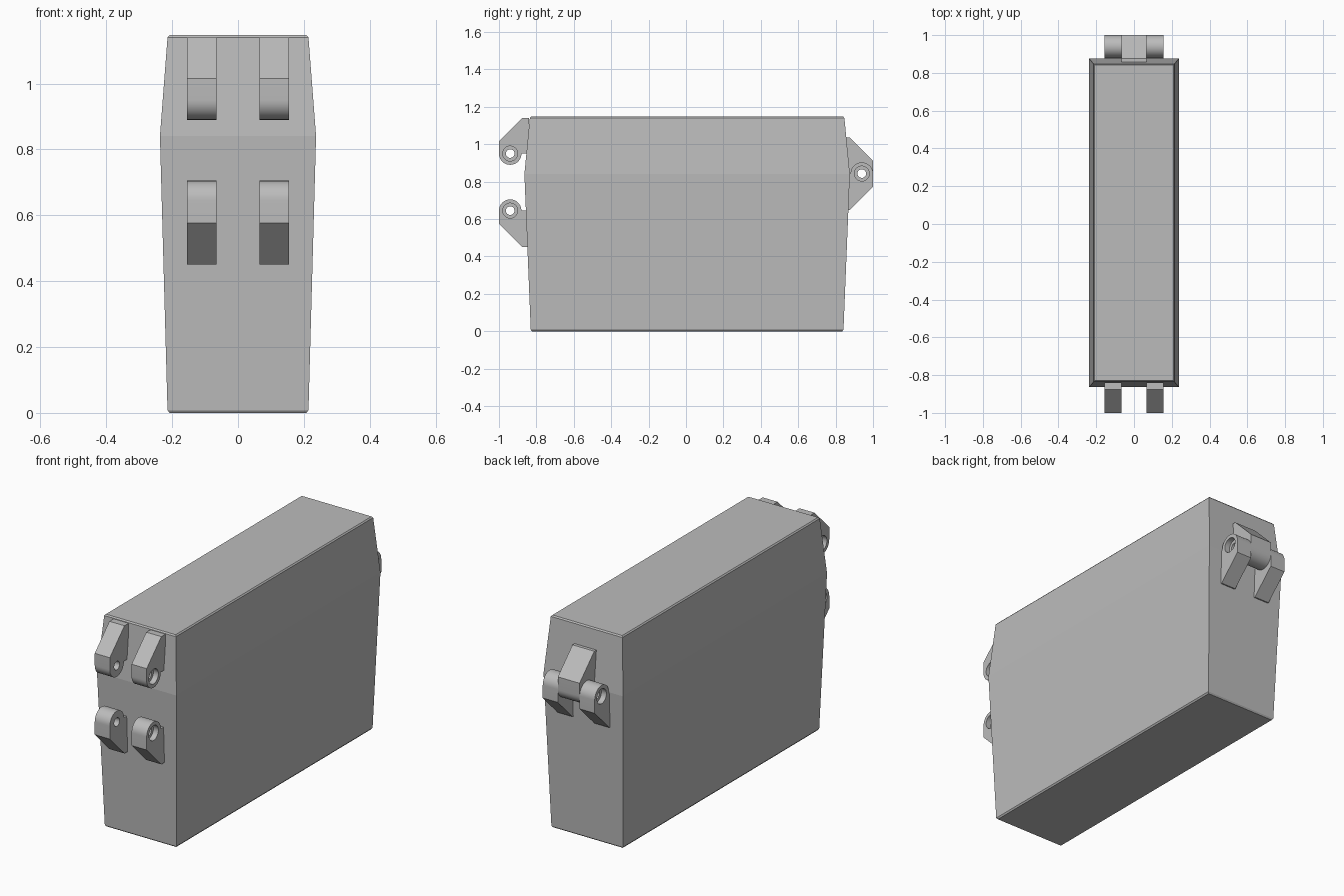
import bpy
import bmesh
from math import pi, cos, sin, radians
from mathutils import Matrix

if "Cube" in bpy.data.objects:
    bpy.data.objects.remove(bpy.data.objects["Cube"])

grey = bpy.data.materials.new("plain grey")
grey.use_nodes = True
colour = (0.5, 0.5, 0.5, 1)
grey.diffuse_color = colour
grey.node_tree.nodes["Principled BSDF"].inputs["Base Color"].default_value = colour

RADIUS = 0.06      # knuckle radius
HOLE = 0.023       # pin hole
BORE = 0.04        # wider recess on the outer cheek
INNER, OUTER = 0.065, 0.155


def make_object(name, bm):
    bmesh.ops.recalc_face_normals(bm, faces=bm.faces)
    mesh = bpy.data.meshes.new(name)
    bm.to_mesh(mesh)
    bm.free()
    mesh.materials.append(grey)
    obj = bpy.data.objects.new(name, mesh)
    bpy.context.collection.objects.link(obj)
    return obj


def select_only(obj):
    bpy.ops.object.select_all(action='DESELECT')
    obj.select_set(True)
    bpy.context.view_layer.objects.active = obj


def drill(obj, x0, x1, y, z, radius):
    """Cut a hole along x."""
    bm = bmesh.new()
    place = Matrix.Translation(((x0 + x1) / 2, y, z)) @ Matrix.Rotation(pi / 2, 4, 'Y')
    bmesh.ops.create_cone(bm, cap_ends=True, segments=32, radius1=radius,
                          radius2=radius, depth=abs(x1 - x0), matrix=place)
    cutter = make_object("hole_cutter", bm)
    cutter.hide_render = True
    mod = obj.modifiers.new("hole", 'BOOLEAN')
    mod.object = cutter
    mod.operation = 'DIFFERENCE'
    mod.solver = 'EXACT'
    select_only(obj)
    bpy.ops.object.modifier_apply(modifier=mod.name)
    bpy.data.objects.remove(cutter)


def lug(name, x0, x1, y, z, out, up, length, recess=0):
    """Hinge lug: out = -1 front / 1 back, up = direction its root points."""
    root = -0.10    # buried inside the body wall
    points = [(root, 0), (-RADIUS, 0)]
    points += [(-RADIUS * cos(pi * i / 20), -RADIUS * sin(pi * i / 20)) for i in range(1, 20)]
    points += [(RADIUS, 0), (RADIUS, length - 0.125), (-0.065, length), (root, length)]
    bm = bmesh.new()
    face = bm.faces.new([bm.verts.new((x0, y + out * a, z + up * b)) for a, b in points])
    side = bmesh.ops.extrude_face_region(bm, geom=[face])
    verts = [v for v in side["geom"] if isinstance(v, bmesh.types.BMVert)]
    bmesh.ops.translate(bm, verts=verts, vec=(x1 - x0, 0, 0))
    obj = make_object(name, bm)
    drill(obj, x0 - 0.02, x1 + 0.02, y, z, HOLE)
    if recess:
        cheek = x1 if recess > 0 else x0
        drill(obj, cheek - recess * 0.03, cheek + recess * 0.02, y, z, BORE)
    select_only(obj)
    bpy.ops.object.shade_smooth_by_angle(angle=radians(30))


# Case body: stacked rectangles, widest above the middle, with tiny chamfers
bm = bmesh.new()
previous = None
for half_x, half_y, z in [(0.208, 0.83, 0), (0.214, 0.836, 0.008), (0.237, 0.87, 0.84),
                          (0.214, 0.841, 1.14), (0.208, 0.835, 1.147)]:
    ring = [bm.verts.new((sx * half_x, 0.006 + sy * half_y, z))
            for sx, sy in ((-1, -1), (1, -1), (1, 1), (-1, 1))]
    if previous:
        for i in range(4):
            j = (i + 1) % 4
            bm.faces.new((previous[i], previous[j], ring[j], ring[i]))
    else:
        bm.faces.new(ring)
    previous = ring
bm.faces.new(previous)
make_object("case_body", bm)

# Paired lugs on the front and back, recessed on their outer cheeks
for side, label in ((-1, "right"), (1, "left")):
    x0, x1 = sorted((side * INNER, side * OUTER))
    lug("front_upper_lug_" + label, x0, x1, -0.94, 0.95, -1, 1, 0.19, side)
    lug("front_lower_lug_" + label, x0, x1, -0.94, 0.645, -1, -1, 0.194, side)
    lug("back_lug_" + label, x0, x1, 0.94, 0.843, 1, -1, 0.194, side)

# Middle lug on the back, pointing the other way
lug("back_middle_lug", -INNER, INNER, 0.94, 0.843, 1, 1, 0.194)
